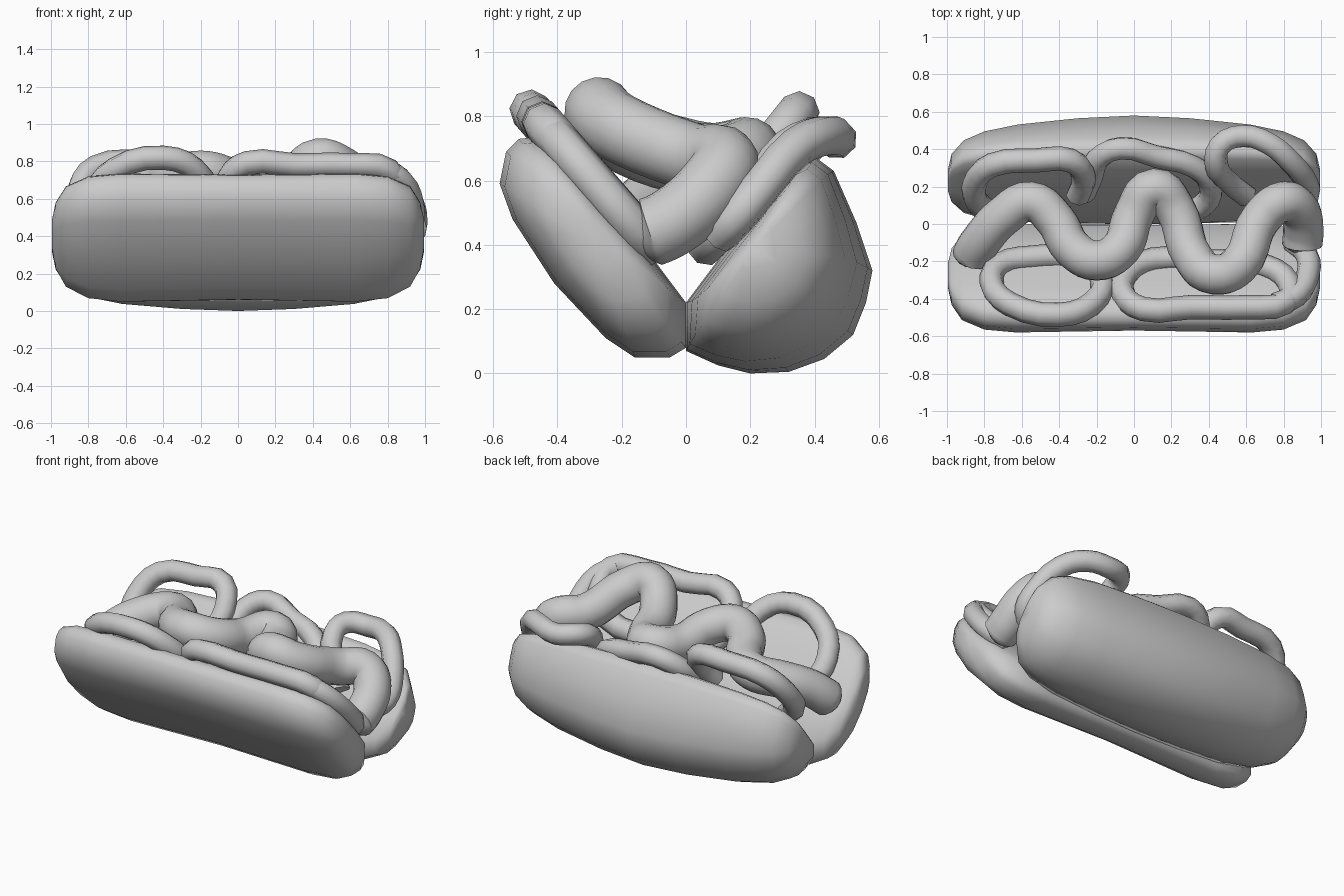
import bpy, bmesh
from math import radians
from mathutils import Vector

cube = bpy.data.objects.get("Cube")
if cube:
    bpy.data.objects.remove(cube)

grey = bpy.data.materials.new("plain_grey")
grey.use_nodes = True
grey.diffuse_color = (0.6, 0.6, 0.6, 1)
grey.node_tree.nodes["Principled BSDF"].inputs["Base Color"].default_value = (0.6, 0.6, 0.6, 1)


def smooth(obj, angle):
    bpy.ops.object.select_all(action='DESELECT')
    obj.select_set(True)
    bpy.context.view_layer.objects.active = obj
    if obj.type == 'CURVE':
        bpy.ops.object.convert(target='MESH')
    bpy.ops.object.shade_smooth_by_angle(angle=radians(angle))


def bun(name, profile, pivot, slope, stations):
    """Loft a side profile along x; stations hold x, length scale, depth scale."""
    pivot, u = Vector(pivot), Vector(slope).normalized()
    n = Vector((-u.y, u.x))
    rings = [(-x, l, d) for x, l, d in reversed(stations)] + stations[1:]
    bm = bmesh.new()
    loops = []
    for x, l, d in rings:
        loop = []
        for p in profile:
            r = Vector(p) - pivot
            q = pivot + u * (r.dot(u) * l) + n * (r.dot(n) * d)
            loop.append(bm.verts.new((x, q.x, q.y)))
        loops.append(loop)
    for a, b in zip(loops, loops[1:]):
        for i in range(len(a)):
            j = (i + 1) % len(a)
            bm.faces.new((a[i], a[j], b[j], b[i]))
    bm.faces.new(loops[0])
    bm.faces.new(loops[-1])
    bmesh.ops.recalc_face_normals(bm, faces=bm.faces)
    mesh = bpy.data.meshes.new(name)
    bm.to_mesh(mesh)
    bm.free()
    mesh.materials.append(grey)
    obj = bpy.data.objects.new(name, mesh)
    bpy.context.collection.objects.link(obj)
    smooth(obj, 75)


def tube(name, points, radius, sides, steps, closed=False, tips=1.0):
    """Round tube through the points, with optional narrowed tips."""
    curve = bpy.data.curves.new(name, 'CURVE')
    curve.dimensions = '3D'
    curve.bevel_depth = radius
    curve.bevel_resolution = (sides - 4) // 2
    curve.resolution_u = steps
    curve.use_fill_caps = True
    spline = curve.splines.new('BEZIER')
    spline.bezier_points.add(len(points) - 1)
    spline.use_cyclic_u = closed
    for bp, co in zip(spline.bezier_points, points):
        bp.co = co
        bp.handle_left_type = bp.handle_right_type = 'AUTO'
    spline.bezier_points[0].radius = spline.bezier_points[-1].radius = tips
    curve.materials.append(grey)
    obj = bpy.data.objects.new(name, curve)
    bpy.context.collection.objects.link(obj)
    smooth(obj, 50)


def on_slope(points, y0, z0, rise):
    """Lay plan points on a plane tilted along y."""
    return [(x, y, z0 + rise * (y - y0)) for x, y in points]


# Bun halves
bun("front_bun",
    [(0, .08), (0, .22), (-.15, .42), (-.33, .62), (-.41, .7), (-.47, .735), (-.52, .73), (-.56, .69),
     (-.58, .59), (-.54, .48), (-.41, .28), (-.25, .11), (-.16, .05), (-.05, .05)],
    (-.27, .42), (-.5, .6),
    [(0, .98, .94), (.63, 1, 1), (.8, .95, .95), (.92, .78, .8), (.975, .5, .58), (.995, .2, .28)])
bun("back_bun",
    [(0, .07), (0, .22), (.12, .38), (.29, .59), (.35, .655), (.4, .675), (.46, .63), (.53, .47),
     (.58, .32), (.56, .22), (.52, .12), (.43, .045), (.32, .005), (.2, 0), (.1, .025)],
    (.22, .4), (.42, .55),
    [(0, 1, 1), (.3, .985, .95), (.62, .94, .84), (.8, .86, .73), (.91, .72, .6), (.975, .46, .42), (.995, .2, .2)])

# Wavy sauce rope
tube("sauce_rope", [
    (-.87, -.21, .44), (-.865, -.17, .47), (-.81, -.08, .55), (-.7, .04, .62), (-.55, .12, .66),
    (-.42, .02, .68), (-.33, -.13, .72),
    (-.2, -.195, .75), (-.07, -.13, .72), (0, .05, .67), (.11, .19, .69), (.22, .08, .66),
    (.31, -.17, .72), (.43, -.27, .815), (.56, -.22, .77), (.68, .03, .67), (.8, .12, .655),
    (.88, .08, .58), (.905, -.03, .48), (.9, -.11, .44), (.9, -.155, .43)], .108, 16, 5, tips=.4)

# Filling loops lying on the front bun
tube("front_left_loop", on_slope(
    [(.05, -.455), (.3, -.445), (.6, -.445), (.81, -.42), (.83, -.32), (.7, -.225), (.4, -.2),
     (.1, -.19), (-.04, -.27), (-.055, -.38)], -.45, .785, -1.15), .065, 8, 3, closed=True)
tube("front_end_strip", on_slope(
    [(.76, -.43), (.87, -.38), (.93, -.27), (.92, -.16), (.85, -.1)], -.45, .785, -1.15), .063, 8, 3)
tube("front_right_loop", on_slope(
    [(-.76, -.32), (-.66, -.43), (-.4, -.485), (-.23, -.43), (-.17, -.3), (-.3, -.19),
     (-.55, -.18), (-.72, -.22)], -.49, .825, -1.15), .065, 8, 3, closed=True)

# Filling arches lying on the back bun
tube("back_right_arch", on_slope(
    [(-.73, .03), (-.84, .12), (-.85, .22), (-.76, .315), (-.52, .34), (-.34, .34),
     (-.27, .25), (-.3, .15)], .34, .8, 1.25), .065, 8, 3)
tube("back_middle_arch", on_slope(
    [(-.27, .16), (-.23, .25), (-.19, .35), (-.07, .405), (.12, .36), (.31, .31), (.41, .21),
     (.37, .1), (.26, .06)], .4, .735, 1.0), .063, 8, 3)
tube("back_left_arch", [
    (.88, .1, .43), (.93, .15, .48), (.92, .22, .56), (.83, .34, .7), (.72, .43, .74), (.58, .47, .73),
    (.46, .42, .74), (.44, .32, .7), (.5, .23, .57), (.6, .15, .45)], .063, 8, 3)
